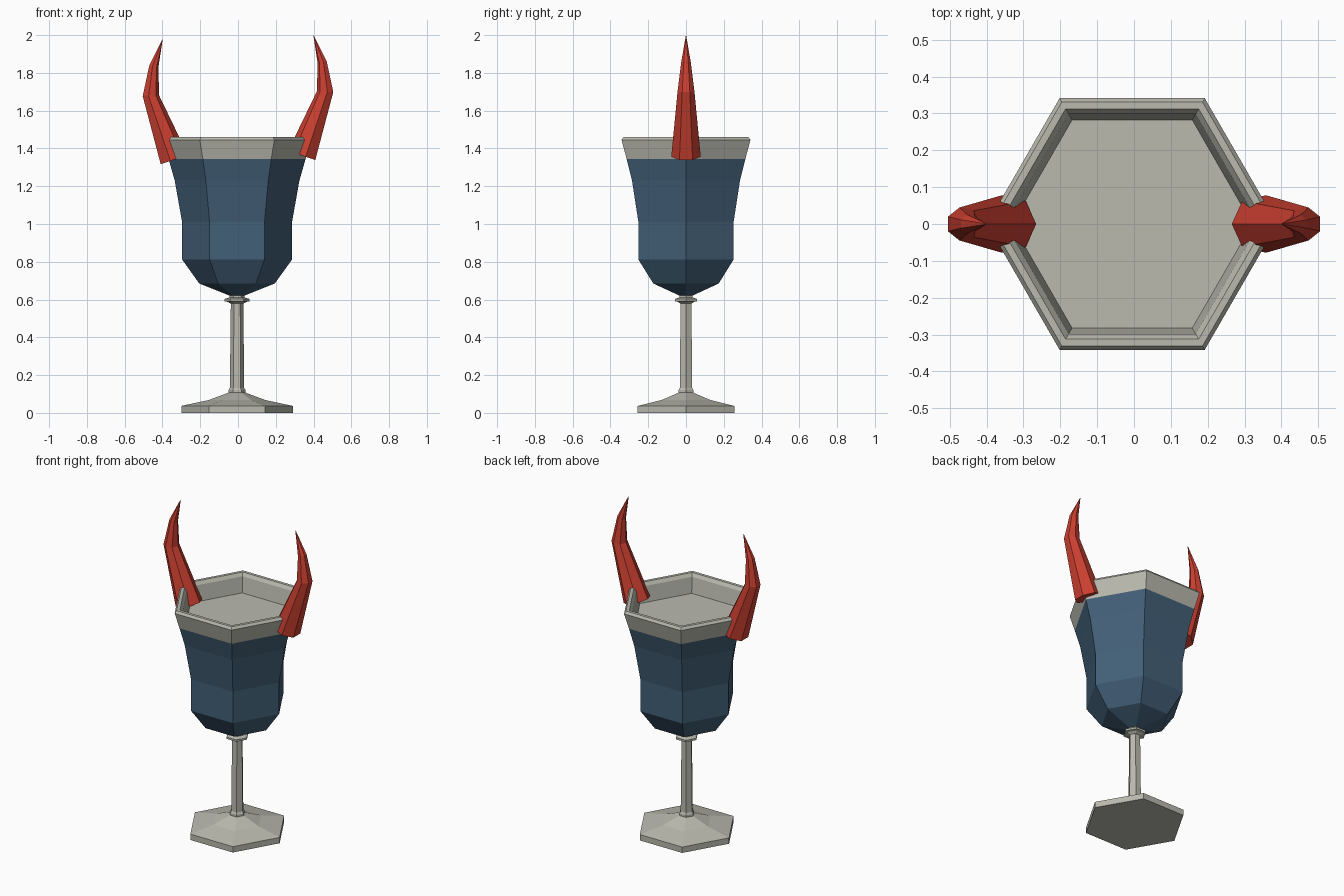
import bpy, math
from mathutils import Vector

if "Cube" in bpy.data.objects:
    bpy.data.objects.remove(bpy.data.objects["Cube"])


def material(name, rgb):
    m = bpy.data.materials.new(name)
    m.diffuse_color = (*rgb, 1)
    m.use_nodes = True
    m.node_tree.nodes["Principled BSDF"].inputs["Base Color"].default_value = m.diffuse_color
    return m


GREY = material("warm_grey", (0.49, 0.49, 0.43))
BLUE = material("slate_blue", (0.055, 0.115, 0.185))
RED = material("horn_red", (0.60, 0.050, 0.030))
CX = -0.005  # the cup sits a touch left of centre


def loft(name, rings, mats):
    """Skin a list of equal-sized rings and cap both ends."""
    n = len(rings[0])
    verts = [v for r in rings for v in r]
    faces = [tuple(reversed(range(n)))]
    for k in range(len(rings) - 1):
        for i in range(n):
            j = (i + 1) % n
            faces.append((k * n + i, k * n + j, (k + 1) * n + j, (k + 1) * n + i))
    faces.append(tuple(range(len(verts) - n, len(verts))))
    me = bpy.data.meshes.new(name)
    me.from_pydata(verts, [], faces)
    for m in mats:
        me.materials.append(m)
    ob = bpy.data.objects.new(name, me)
    bpy.context.collection.objects.link(ob)
    return ob


def hex_lathe(name, profile, mats):
    rings = [[(CX + r * math.cos(i * math.pi / 3), r * math.sin(i * math.pi / 3), z)
              for i in range(6)] for r, z in profile]
    return loft(name, rings, mats)


# Foot and stem
hex_lathe("foot", [(0.295, 0), (0.295, 0.037), (0.15, 0.068), (0.045, 0.107),
                   (0.045, 0.115)], [GREY])
hex_lathe("stem", [(0.045, 0.11), (0.045, 0.12), (0.038, 0.132), (0.033, 0.585)], [GREY])
hex_lathe("collar", [(0.034, 0.578), (0.05, 0.588), (0.067, 0.591), (0.067, 0.603),
                     (0.04, 0.611), (0.04, 0.63)], [GREY])

# Bowl with a grey rim and a shallow grey inner floor
BAND = 1.345
bowl = hex_lathe("bowl", [(0.03, 0.617), (0.2, 0.685), (0.291, 0.812), (0.291, 1.01),
                          (0.33, 1.23), (0.363, BAND), (0.394, 1.445), (0.382, 1.46),
                          (0.361, 1.46), (0.345, 1.44), (0.326, BAND)], [BLUE, GREY])
for p in bowl.data.polygons:
    p.material_index = 1 if p.center.z > BAND - 0.01 else 0


# Horns: seven-sided tapering tubes, curved inward, one on each side
def horn(name, side, drop):
    # x, z, radius, tilt of the ring towards the outside
    path = [(0.341, 1.362, 0.080, 0.33), (0.463, 1.70, 0.046, 0.03),
            (0.447, 1.855, 0.026, -0.30), (0.40, 1.998, 0.001, -0.45)]
    rings = []
    for x, z, r, tilt in path:
        ring = []
        for i in range(7):
            a = math.pi + side * i * math.tau / 7
            u = r * math.cos(a)
            ring.append(Vector((side * (x + u * math.cos(tilt)), r * math.sin(a),
                                z - u * math.sin(tilt) - drop)))
        rings.append(ring)
    return loft(name, rings, [RED])


horn("right_horn", 1, 0.0)
horn("left_horn", -1, 0.022)
